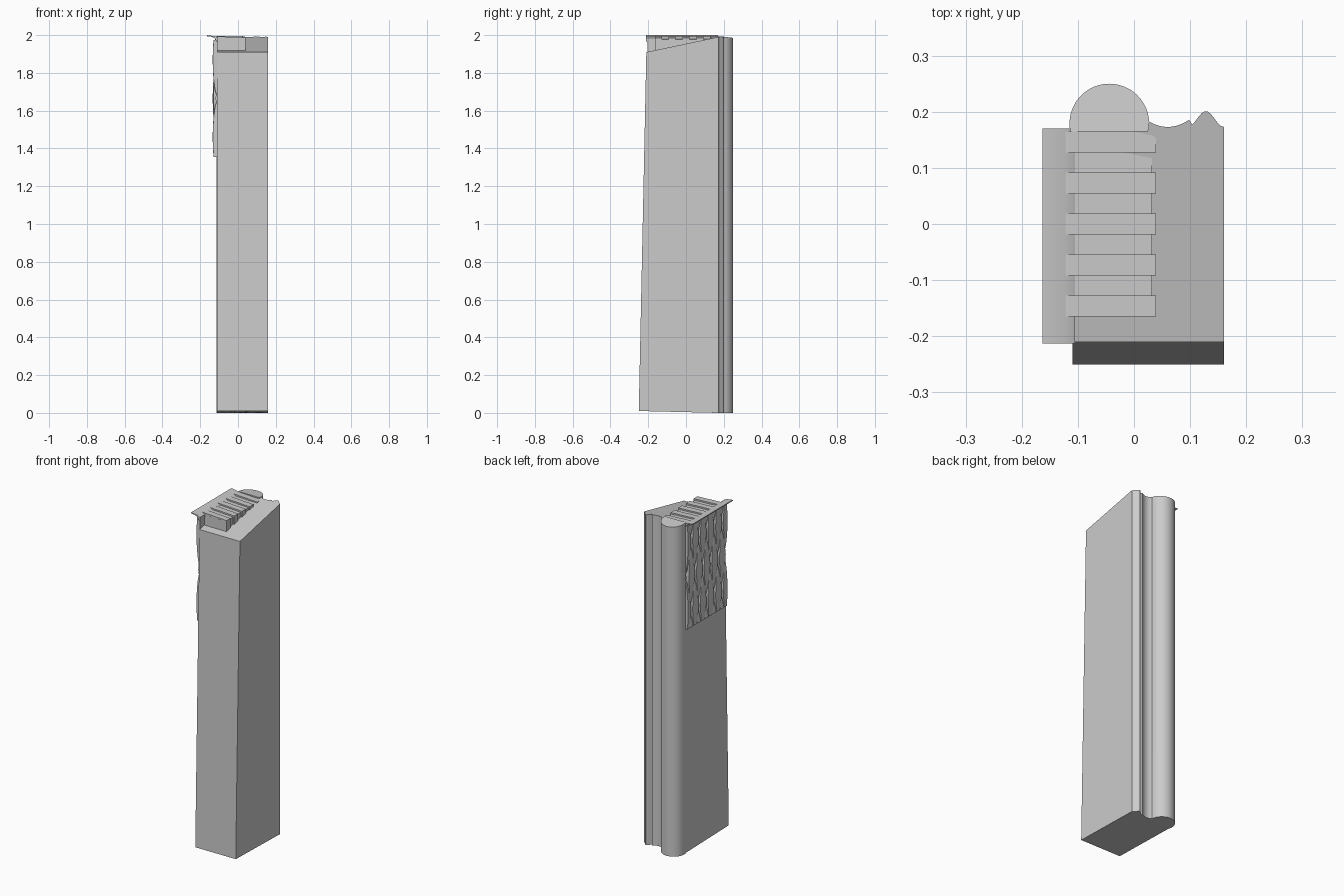
import bpy, bmesh, math
from mathutils import Vector

if "Cube" in bpy.data.objects:
    bpy.data.objects.remove(bpy.data.objects["Cube"])


def finish(name, bm, smooth=False):
    bmesh.ops.remove_doubles(bm, verts=bm.verts, dist=1e-5)
    bmesh.ops.recalc_face_normals(bm, faces=bm.faces)
    me = bpy.data.meshes.new(name)
    bm.to_mesh(me)
    bm.free()
    ob = bpy.data.objects.new(name, me)
    bpy.context.collection.objects.link(ob)
    if smooth:
        bpy.context.view_layer.objects.active = ob
        ob.select_set(True)
        bpy.ops.object.shade_smooth_by_angle(angle=math.radians(35))
        ob.select_set(False)
    return ob


def prism(bm, low, high):
    a = [bm.verts.new(p) for p in low]
    b = [bm.verts.new(p) for p in high]
    bm.faces.new(a[::-1])
    bm.faces.new(b)
    for i in range(len(a)):
        j = (i + 1) % len(a)
        bm.faces.new((a[i], a[j], b[j], b[i]))


def box(bm, x0, x1, y0, y1, z0, z1a, z1b):
    # top falls from z1a at x0 to z1b at x1
    prism(bm, [(x0, y0, z0), (x1, y0, z0), (x1, y1, z0), (x0, y1, z0)],
          [(x0, y0, z1a), (x1, y0, z1b), (x1, y1, z1b), (x0, y1, z1a)])


def clip(bm, co, no):
    bmesh.ops.bisect_plane(bm, geom=bm.verts[:] + bm.edges[:] + bm.faces[:],
                           plane_co=co, plane_no=no, clear_outer=True)
    edges = [e for e in bm.edges if e.is_boundary]
    bmesh.ops.holes_fill(bm, edges=edges)


def top_z(y):
    return 1.91 + (y + 0.21) * 0.21 if y < 0.18 else 1.992 - (y - 0.18) * 0.08


# Main pier: sloping top, leaning front, scooped moulding along the back
wave = []
for i in range(25):
    t = i / 24
    x = 0.16 - 0.135 * t
    if x > 0.1:
        y = 0.187 + 0.014 * math.cos((x - 0.128) / 0.032 * math.pi)
    else:
        y = 0.173 + 0.014 * ((x - 0.06) / 0.04) ** 2
    wave.append((x, min(y, 0.201)))
outline = [(-0.11, -0.25), (0.16, -0.25)] + wave + [(-0.11, 0.17)]
bm = bmesh.new()
low = [(x, y, 0.01 if y < -0.2 else 0.0) for x, y in outline]
high = [(x, -0.21 if y < -0.2 else y, top_z(y if y > -0.2 else -0.21)) for x, y in outline]
prism(bm, low, high)
finish("pier", bm, True)

# Round column on the back corner
bm = bmesh.new()
ring = [(-0.044 + 0.071 * math.cos(a), 0.179 + 0.071 * math.sin(a))
        for a in (2 * math.pi * i / 48 for i in range(48))]
ring = [(x, max(y, 0.165)) for x, y in ring]
prism(bm, [(x, y, 0) for x, y in ring], [(x, y, 1.995 - (y - 0.17) * 0.12) for x, y in ring])
finish("column", bm, True)

# Core block and five slats on the sloping top
bm = bmesh.new()
box(bm, -0.107, 0.032, -0.165, 0.165, 1.90, 1.985, 1.978)
finish("slat_core", bm)
bm = bmesh.new()
for i in range(5):
    y = (i - 2) * 0.073
    box(bm, -0.123, 0.039, y - 0.0185, y + 0.0185, 1.915 + max(0, y + 0.13) * 0.2, 1.994, 1.986)
finish("slats", bm)

# Flared cornice above the scales
prof = [(-0.163, 2.0), (-0.163, 1.994)]
for i in range(9):
    a = math.pi / 2 * i / 8
    prof.append((-0.150 + 0.034 * math.sin(a), 1.966 + 0.026 * math.cos(a)))
prof += [(-0.105, 1.966), (-0.105, 1.985), (-0.122, 1.994)]
bm = bmesh.new()
prism(bm, [(x, -0.213, z) for x, z in prof], [(x, 0.17, z) for x, z in prof])
finish("cornice", bm, True)


# Staggered lens-shaped scales on the left face
def scale(bm, yc, zc, w, h):
    rows = []
    for i in range(13):
        t = -1 + 2 * i / 12
        hw = w * (1 - abs(t) ** 1.2) + 0.0005
        d = 0.025 * (1 - t * t) ** 0.6
        rows.append([bm.verts.new((-0.109 - k * d, yc + s * hw, zc + t * h))
                     for s, k in ((-1, 0), (-0.85, 0.8), (0, 1), (0.85, 0.8), (1, 0))])
    for a, b in zip(rows, rows[1:]):
        for j in range(5):
            k = (j + 1) % 5
            bm.faces.new((a[j], a[k], b[k], b[j]))
    bm.faces.new(rows[0])
    bm.faces.new(rows[-1])


bm = bmesh.new()
for r in range(5):
    zc = 1.255 + 0.205 * r
    for c in range(-3, 4):
        part = bmesh.new()
        scale(part, c * 0.073 + (r % 2) * 0.0365 - 0.018, zc, 0.035, 0.2)
        clip(part, Vector((0, 0, 1.355)), Vector((0, 0, -1)))
        clip(part, Vector((0, 0, 1.975)), Vector((0, 0, 1)))
        clip(part, Vector((0, -0.205, 0)), Vector((0, -1, 0)))
        clip(part, Vector((0, 0.17, 0)), Vector((0, 1, 0)))
        tmp = bpy.data.meshes.new("tmp")
        part.to_mesh(tmp)
        part.free()
        bm.from_mesh(tmp)
        bpy.data.meshes.remove(tmp)
finish("scales", bm, True)
